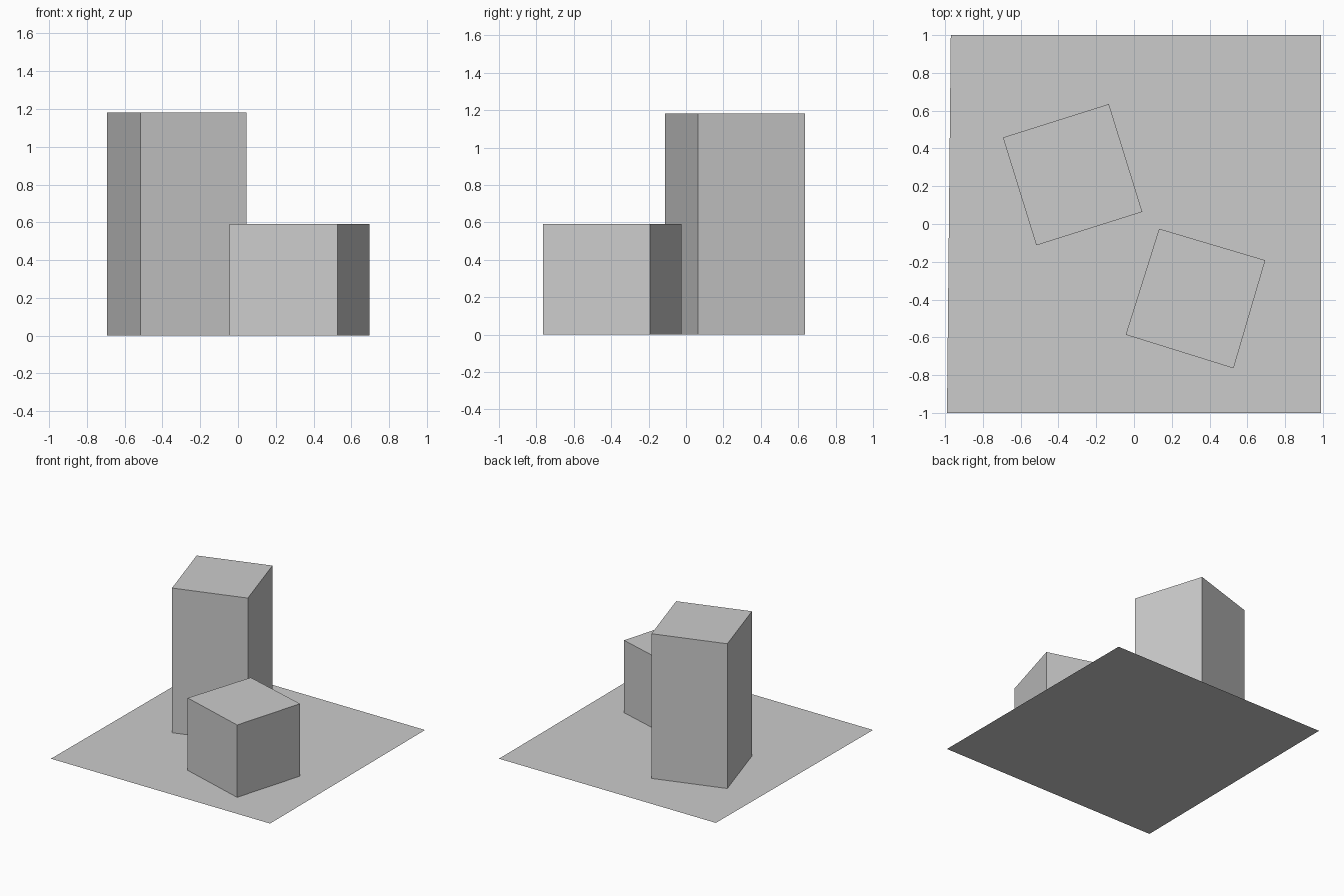
import bpy, bmesh
from mathutils import Vector

if "Cube" in bpy.data.objects:
    bpy.data.objects.remove(bpy.data.objects["Cube"])


def prism(name, footprint, height=0.0):
    """Flat outline, optionally extruded upward; the hidden base is left open."""
    bm = bmesh.new()
    base = bm.faces.new([bm.verts.new((x, y, 0)) for x, y in footprint])
    base.normal_update()
    if height:
        top = bmesh.ops.extrude_face_region(bm, geom=[base], use_keep_orig=True)["geom"]
        verts = [v for v in top if isinstance(v, bmesh.types.BMVert)]
        bmesh.ops.translate(bm, vec=Vector((0, 0, height)), verts=verts)
        bmesh.ops.recalc_face_normals(bm, faces=bm.faces)
        bmesh.ops.delete(bm, geom=[base], context='FACES_ONLY')
    mesh = bpy.data.meshes.new(name)
    bm.to_mesh(mesh)
    bm.free()
    obj = bpy.data.objects.new(name, mesh)
    bpy.context.collection.objects.link(obj)
    return obj


# Thin floor sheet, slightly narrower at the back left
prism("floor", [(-0.99, -1), (0.99, -1), (0.99, 1), (-0.97, 1)])

# Two turned blocks standing on the floor
prism("short_block", [(0.527, -0.764), (0.695, -0.192),
                      (0.133, -0.025), (-0.044, -0.586)], 0.591)
prism("tall_block", [(-0.517, -0.113), (0.044, 0.064),
                     (-0.133, 0.635), (-0.694, 0.458)], 1.182)
